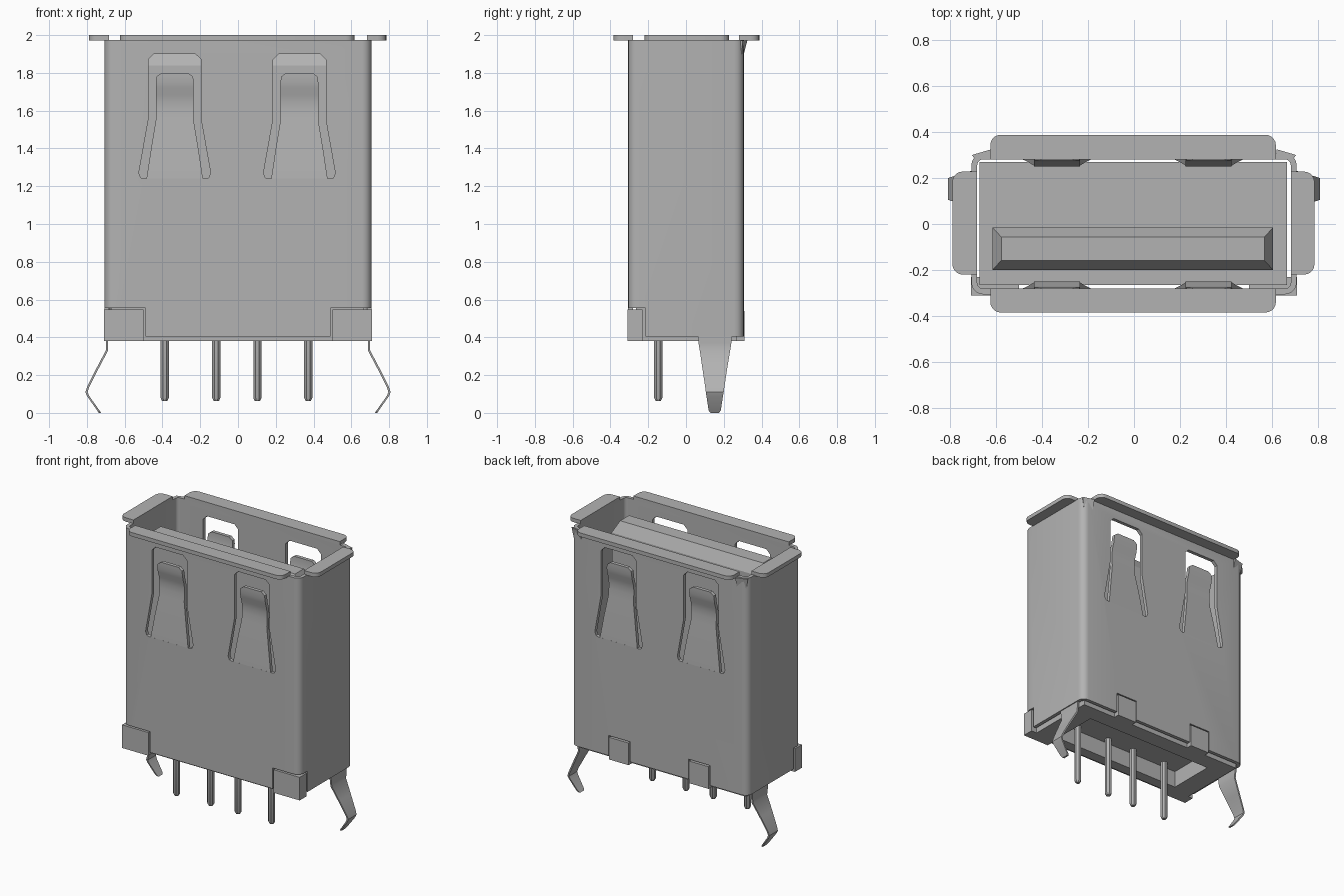
import bpy
import bmesh
from math import cos, sin, pi

cube = bpy.data.objects.get("Cube")
if cube:
    bpy.data.objects.remove(cube, do_unlink=True)

GREY = (0.45, 0.45, 0.45, 1)
mat = bpy.data.materials.new("plain_grey")
mat.use_nodes = True
mat.diffuse_color = GREY
mat.node_tree.nodes["Principled BSDF"].inputs["Base Color"].default_value = GREY

CX = -0.005            # shared sideways offset of the inner parts
WALL = 0.025
OX, OY = 0.707, 0.306  # outer half sizes of the shell
TOP, RIM, SHELL_BASE, FOOT = 2.0, 1.972, 0.405, 0.38


def loft(name, rings):
    """Skin equal-length rings of points and cap both ends."""
    bm = bmesh.new()
    loops = [[bm.verts.new(p) for p in ring] for ring in rings]
    n = len(loops[0])
    for a, b in zip(loops, loops[1:]):
        for i in range(n):
            j = (i + 1) % n
            bm.faces.new((a[i], a[j], b[j], b[i]))
    bm.faces.new(loops[0][::-1])
    bm.faces.new(loops[-1])
    bmesh.ops.recalc_face_normals(bm, faces=bm.faces)
    mesh = bpy.data.meshes.new(name)
    bm.to_mesh(mesh)
    bm.free()
    mesh.materials.append(mat)
    obj = bpy.data.objects.new(name, mesh)
    bpy.context.collection.objects.link(obj)
    return obj


def rect(x0, x1, y0, y1, radii=(0, 0, 0, 0), seg=5):
    """Outline with a radius per corner, counter-clockwise from x1, y1."""
    pts = []
    corners = ((x1, y1, -1, -1), (x0, y1, 1, -1), (x0, y0, 1, 1), (x1, y0, -1, 1))
    for k, ((x, y, sx, sy), r) in enumerate(zip(corners, radii)):
        if not r:
            pts.append((x, y))
            continue
        for i in range(seg + 1):
            a = (k + i / seg) * pi / 2
            pts.append((x + sx * r + r * cos(a), y + sy * r + r * sin(a)))
    return pts


def prism(name, outline, z0, z1):
    return loft(name, [[(x, y, z) for x, y in outline] for z in (z0, z1)])


def box(name, x0, x1, y0, y1, z0, z1):
    return prism(name, rect(x0, x1, y0, y1), z0, z1)


def activate(obj):
    bpy.ops.object.select_all(action='DESELECT')
    obj.select_set(True)
    bpy.context.view_layer.objects.active = obj


def cut(obj, cutters):
    activate(obj)
    for c in cutters:
        mod = obj.modifiers.new("cut", 'BOOLEAN')
        mod.operation, mod.solver, mod.object = 'DIFFERENCE', 'EXACT', c
        bpy.ops.object.modifier_apply(modifier=mod.name)
        bpy.data.objects.remove(c, do_unlink=True)


def smooth(obj):
    activate(obj)
    bpy.ops.object.shade_smooth_by_angle(angle=0.6)


# Metal shell with spring windows and notches for the base tabs
shell = prism("shell", rect(-OX, OX, -OY, OY, (0.05,) * 4), SHELL_BASE, 1.975)
ix, iy = OX - WALL, OY - WALL
cutters = [prism("cutter_inside", rect(-ix, ix, -iy, iy, (0.025,) * 4), 0.2, 2.2)]
half = [(0.11, 1.9), (0.14, 1.87), (0.14, 1.55), (0.19, 1.27), (0.18, 1.245), (0.165, 1.24)]
window = half + [(-x, z) for x, z in half[::-1]]
for side in (-1, 1):
    cx = CX + side * 0.33
    cutters.append(loft("cutter_window", [[(cx + x, y, z) for x, z in window] for y in (-0.5, 0.5)]))
    xs = sorted((side * 0.49, side * 0.8))
    cutters.append(box("cutter_corner", *xs, -0.5, -0.215, 0.2, 0.555))
    cutters.append(box("cutter_back", side * 0.32 - 0.085, side * 0.32 + 0.085, 0.2, 0.5, 0.2, 0.55))
cut(shell, cutters)
smooth(shell)

# Springs bent inward in each window: height, half width, inward shift
rows = [(1.235, 0.15, 0), (1.4, 0.125, 0.012), (1.55, 0.1, 0.027), (1.6, 0.1, 0.031),
        (1.64, 0.1, 0.031), (1.68, 0.1, 0.025), (1.72, 0.1, 0.012), (1.75, 0.1, 0.007),
        (1.78, 0.097, 0.005), (1.8, 0.07, 0.005)]
for face, label in ((-1, "front"), (1, "back")):
    for side in (-1, 1):
        cx = CX + side * 0.33
        rings = []
        for z, w, d in rows:
            y0, y1 = face * (OY - d), face * (iy - d)
            rings.append([(cx - w, y0, z), (cx + w, y0, z), (cx + w, y1, z), (cx - w, y1, z)])
        smooth(loft(label + "_spring", rings))

# Out-turned rim plates
R = 0.045
plates = {
    "front_rim": rect(-0.625, 0.617, -0.385, -iy, (0, 0, R, R)),
    "back_rim": rect(-0.625, 0.617, iy, 0.388, (R, R, 0, 0)),
    "left_rim": rect(ix, 0.785, -0.22, 0.228, (R, 0, 0, R)),
    "right_rim": rect(-0.79, -ix, -0.22, 0.228, (0, R, R, 0)),
}
for name, outline in plates.items():
    smooth(prism(name, outline, RIM, TOP))

# Small flares on the back corners, side legs, base tabs
legs = [(0.7, 0.44, 0.06, 0.245), (0.7, 0.37, 0.066, 0.24), (0.7, 0.33, 0.073, 0.234),
        (0.75, 0.235, 0.087, 0.218), (0.8, 0.135, 0.102, 0.203), (0.808, 0.11, 0.105, 0.2),
        (0.8, 0.09, 0.108, 0.196), (0.745, 0.012, 0.12, 0.184), (0.737, 0, 0.13, 0.174)]
for side, label in ((1, "left"), (-1, "right")):
    flare_low = [(0.62, 0.29), (0.62, 0.306), (0.69, 0.296), (0.69, 0.28)]
    flare_top = [(0.62, 0.285), (0.62, 0.325), (0.705, 0.3), (0.69, 0.28)]
    loft(label + "_corner_flare", [[(side * x, y, z) for x, y in ring]
                                   for ring, z in ((flare_low, 1.9), (flare_top, RIM))])
    t = 0.012
    smooth(loft(label + "_leg", [[(side * x, y0, z), (side * x, y1, z),
                                  (side * (x - t), y1, z), (side * (x - t), y0, z)]
                                 for x, z, y0, y1 in legs]))
    xs = sorted((side * 0.5, side * 0.71))
    box(label + "_front_tab", *xs, -0.31, -0.23, FOOT, 0.547)
    box(label + "_back_tab", side * 0.32 - 0.078, side * 0.32 + 0.078, 0.24, 0.31, FOOT, 0.54)

# Insulating base, hollow underneath
base = box("base", -0.672, 0.665, -0.266, 0.27, FOOT, 0.6)
cut(base, [box("cutter_hollow", -0.52, 0.51, -0.19, 0.15, 0.3, 0.5)])

# Contact blade with a chamfered tip
blade = [(0.59, 0.58, 0), (0.61, 1.84, 0), (0.572, 1.92, 0.042)]
loft("contact_blade", [[(x, y, z) for x, y in rect(CX - w, CX + w, -0.2 + c, -0.015 - c)]
                       for w, z, c in blade])

# Four solder pins
for px in (-0.388, -0.115, 0.103, 0.372):
    smooth(loft("solder_pin", [[(px + r * cos((i + 0.5) * pi / 4),
                                 -0.147 + r * sin((i + 0.5) * pi / 4), z) for i in range(8)]
                               for r, z in ((0.015, 0.063), (0.024, 0.08), (0.024, 0.52))]))
bpy.ops.object.select_all(action='DESELECT')
